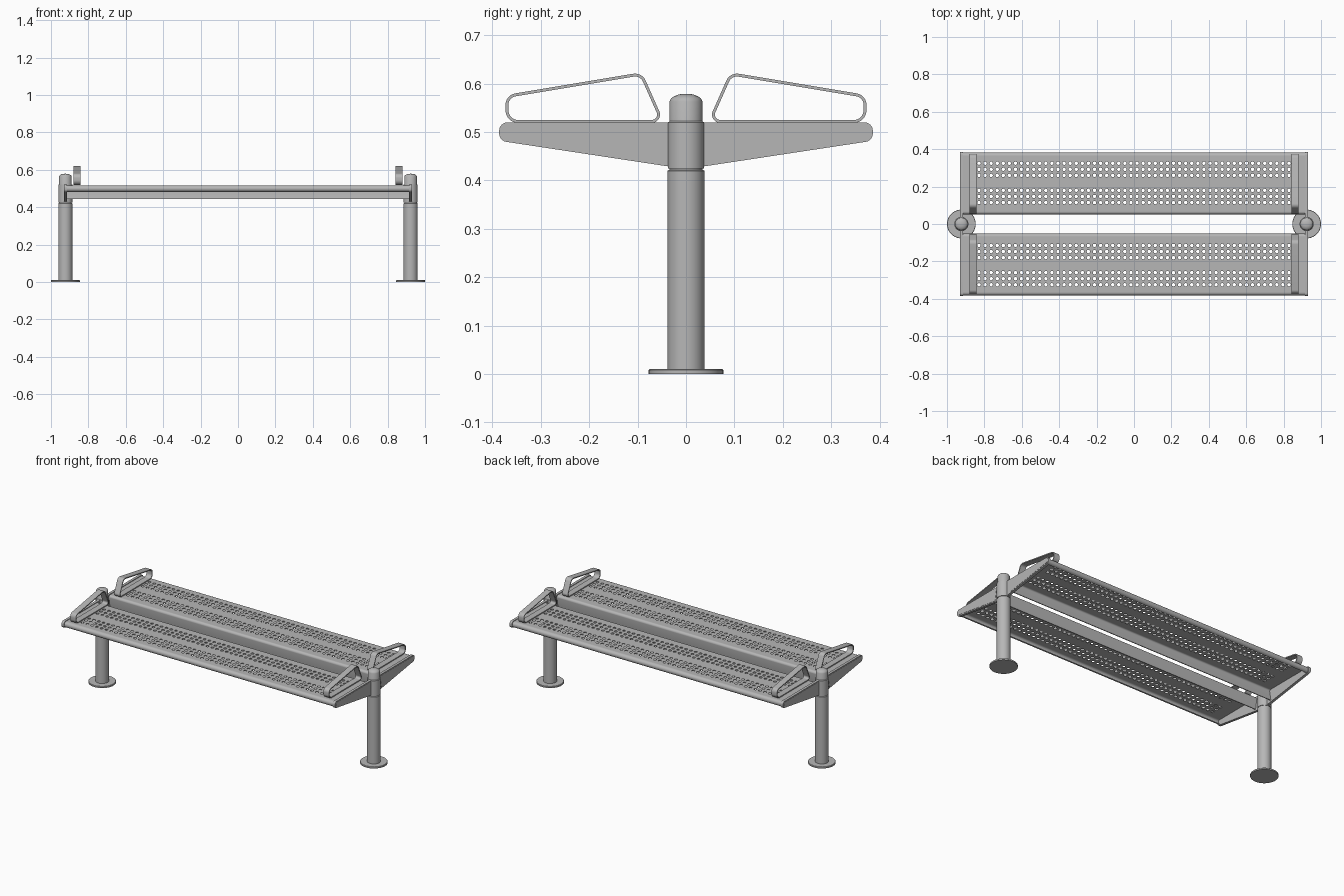
import bpy, bmesh
from math import sin, cos, tan, pi, radians
from mathutils import Vector

cube = bpy.data.objects.get("Cube")
if cube:
    bpy.data.objects.remove(cube)

steel = bpy.data.materials.new("grey_steel")
steel.use_nodes = True
GREY = (0.47, 0.47, 0.47, 1)
steel.diffuse_color = GREY
bsdf = steel.node_tree.nodes["Principled BSDF"]
bsdf.inputs["Base Color"].default_value = GREY
bsdf.inputs["Roughness"].default_value = 0.6


def finish(name, bm, mirror, smooth=True, solid=0, recalc=True):
    """Turn a bmesh into an object, mirrored about the given axes."""
    if recalc:
        bmesh.ops.recalc_face_normals(bm, faces=bm.faces)
    me = bpy.data.meshes.new(name)
    bm.to_mesh(me)
    bm.free()
    me.materials.append(steel)
    ob = bpy.data.objects.new(name, me)
    bpy.context.collection.objects.link(ob)
    if smooth:
        bpy.ops.object.select_all(action='DESELECT')
        ob.select_set(True)
        bpy.context.view_layer.objects.active = ob
        bpy.ops.object.shade_smooth_by_angle(angle=radians(35))
    if solid:
        mod = ob.modifiers.new("thickness", 'SOLIDIFY')
        mod.thickness = solid
        mod.offset = -1
    mod = ob.modifiers.new("mirror", 'MIRROR')
    mod.use_axis = ('X' in mirror, 'Y' in mirror, False)
    mod.use_mirror_merge = False
    return ob


def fillet(corners, inset=0, steps=8):
    """Round polygon corners given as (y, z, radius)."""
    out = []
    n = len(corners)
    for i, (y, z, r) in enumerate(corners):
        p = Vector((y, z))
        if r == 0:
            out.append(p)
            continue
        u = (Vector(corners[i - 1][:2]) - p).normalized()
        v = (Vector(corners[(i + 1) % n][:2]) - p).normalized()
        half = u.angle(v) / 2
        c = p + (u + v).normalized() * (r / sin(half))
        a, b = p + u * (r / tan(half)) - c, p + v * (r / tan(half)) - c
        for k in range(steps + 1):
            out.append(c + a.lerp(b, k / steps).normalized() * (r - inset))
    return out


def prism(name, loop, x0, x1, mirror, inner=None):
    """Extrude a yz outline along x, optionally with a matching inner opening."""
    bm = bmesh.new()
    make = lambda pts, x: [bm.verts.new((x, p[0], p[1])) for p in pts]
    n = len(loop)

    def bridge(a, b):
        for i in range(n):
            j = (i + 1) % n
            bm.faces.new((a[i], a[j], b[j], b[i]))

    o0, o1 = make(loop, x0), make(loop, x1)
    bridge(o0, o1)
    if inner:
        i0, i1 = make(inner, x0), make(inner, x1)
        bridge(i0, i1)
        bridge(o0, i0)
        bridge(o1, i1)
    else:
        bm.faces.new(o0)
        bm.faces.new(o1)
    return finish(name, bm, mirror)


def arc(cy, cz, r, a0, a1, steps=10):
    return [(cy + r * cos(radians(a0 + (a1 - a0) * k / steps)),
             cz + r * sin(radians(a0 + (a1 - a0) * k / steps))) for k in range(steps + 1)]


def lathe(name, profile, x):
    """Revolve an (r, z) profile round a vertical axis at x."""
    bm = bmesh.new()
    vs = [bm.verts.new((x + r, 0, z)) for r, z in profile]
    es = [bm.edges.new(pair) for pair in zip(vs, vs[1:])]
    bmesh.ops.spin(bm, geom=vs + es, cent=(x, 0, 0), axis=(0, 0, 1),
                   angle=2 * pi, steps=40, use_duplicate=False)
    bmesh.ops.remove_doubles(bm, verts=bm.verts, dist=1e-5)
    return finish(name, bm, 'X')


# Posts with foot plates, collars and domed caps
POST_X = 0.923
lathe("foot_plate", [(0, 0), (0.077, 0), (0.077, 0.008), (0.075, 0.01), (0, 0.01)], POST_X)
lathe("post", [(0, 0.005), (0.038, 0.005), (0.038, 0.42), (0.034, 0.422), (0.034, 0.563),
               (0.031, 0.569), (0.025, 0.574), (0.014, 0.578), (0, 0.579)], POST_X)
lathe("post_collar", [(0.033, 0.425), (0.0375, 0.425), (0.0375, 0.52), (0.033, 0.523)], POST_X)

# Tapered end brackets with a slightly raised panel
bracket = [(0.01, 0.52, 0), (0.386, 0.52, 0.017), (0.386, 0.482, 0.017), (0.01, 0.425, 0)]
prism("end_bracket", fillet(bracket), 0.913, 0.929, 'XY')
panel = [(0.05, 0.515, 0.008), (0.379, 0.515, 0.011), (0.379, 0.488, 0.011), (0.063, 0.438, 0.008)]
prism("bracket_panel", fillet(panel), 0.92, 0.9305, 'XY')

# Perforated seat sheets: a grid of cells, some with a round hole
PITCH, COLS, HOLE, TOP, END = 0.0325, 52, 0.0095, 0.516, 0.915
ys = [0.066] + [0.0985 + PITCH * i for i in range(4)]
ys += [0.2435 + PITCH * i for i in range(4)] + [0.365]
xs = [-END] + [PITCH * (i - COLS / 2) for i in range(COLS + 1)] + [END]
hole_rows = (1, 2, 3, 5, 6, 7)
bm = bmesh.new()
ring = [(1, 0), (1, 1), (0, 1), (-1, 1), (-1, 0), (-1, -1), (0, -1), (1, -1)]
for i in range(len(xs) - 1):
    for j in range(len(ys) - 1):
        cx, cy = (xs[i] + xs[i + 1]) / 2, (ys[j] + ys[j + 1]) / 2
        hx, hy = (xs[i + 1] - xs[i]) / 2, (ys[j + 1] - ys[j]) / 2
        outer = [bm.verts.new((cx + a * hx, cy + b * hy, TOP)) for a, b in ring]
        if j in hole_rows and 0 < i <= COLS:
            rim = [bm.verts.new((cx + HOLE * cos(k * pi / 4), cy + HOLE * sin(k * pi / 4), TOP))
                   for k in range(8)]
            for k in range(8):
                m = (k + 1) % 8
                bm.faces.new((outer[k], outer[m], rim[m], rim[k]))
        else:
            bm.faces.new(outer)
bmesh.ops.remove_doubles(bm, verts=bm.verts, dist=1e-4)
finish("seat_sheet", bm, 'Y', smooth=False, solid=0.005, recalc=False)

# Rolled outer edge and folded inner flange of each seat
T = 0.005
rolled = arc(0.365, 0.499, 0.017, 90, -90) + arc(0.365, 0.499, 0.017 - T, -90, 90)
prism("seat_rolled_edge", rolled, -END, END, 'Y')
flange = (arc(0.066, 0.502, 0.014, 90, 180) + [(0.062, 0.443), (0.062 + T, 0.443)]
          + arc(0.066, 0.502, 0.014 - T, 180, 90))
prism("seat_inner_flange", flange, -END, END, 'Y')

# Flat-bar armrest loops
arm = [(0.0445, 0.519, 0.017), (0.091, 0.6235, 0.024), (0.373, 0.5765, 0.024), (0.373, 0.519, 0.026)]
prism("armrest", fillet(arm), 0.841, 0.879, 'XY', inner=fillet(arm, inset=0.006))
